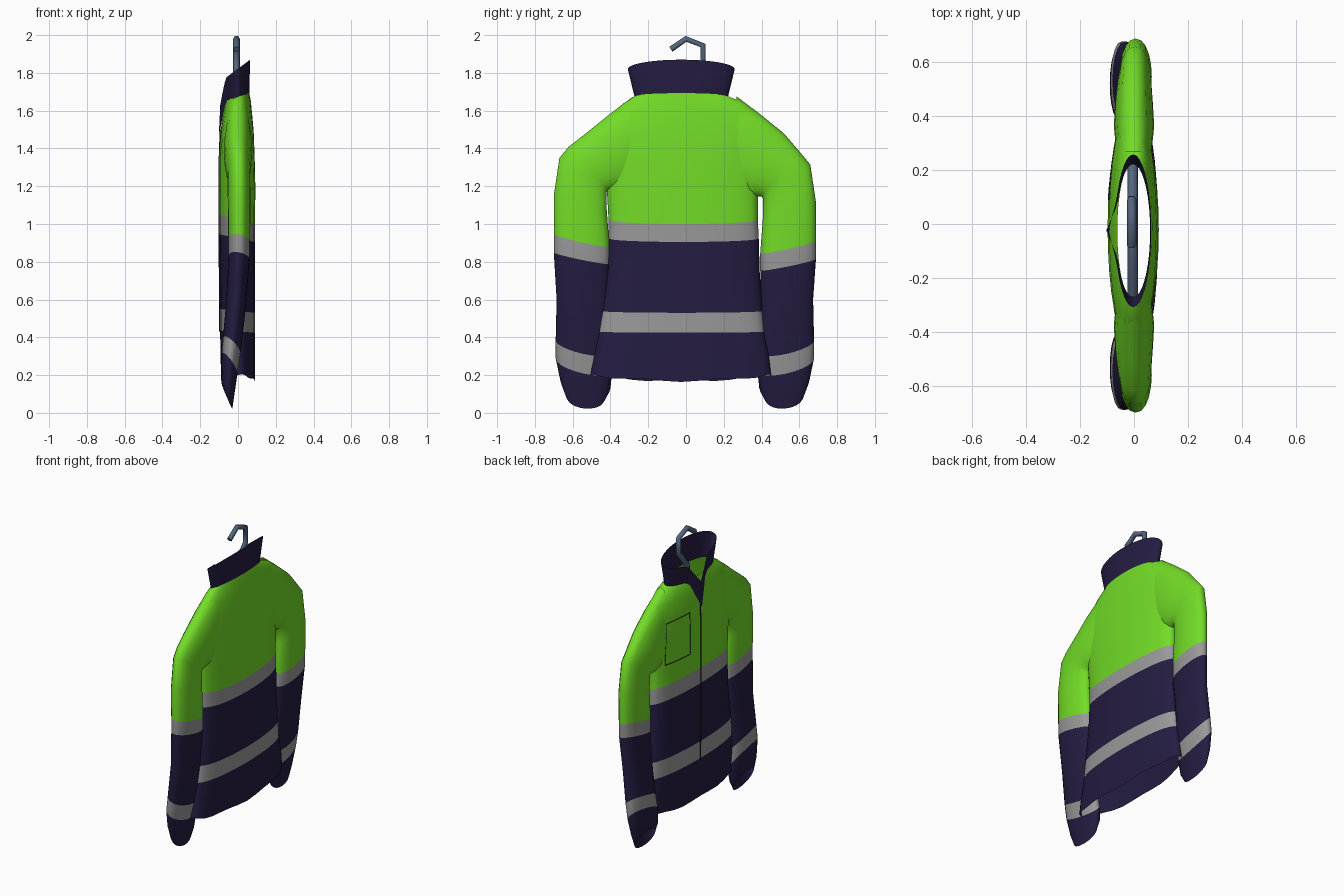
import bpy, math
from mathutils import Vector
from mathutils.bvhtree import BVHTree

if "Cube" in bpy.data.objects:
    bpy.data.objects.remove(bpy.data.objects["Cube"])


def material(name, rgb):
    m = bpy.data.materials.new(name)
    m.diffuse_color = (*rgb, 1)
    m.use_nodes = True
    m.node_tree.nodes["Principled BSDF"].inputs["Base Color"].default_value = m.diffuse_color
    return m


GREEN = material("lime", (0.17, 0.72, 0.02))
NAVY = material("navy", (0.018, 0.012, 0.055))
GREY = material("reflective", (0.32, 0.32, 0.32))
STEEL = material("steel", (0.09, 0.13, 0.21))
DARK = material("seam", (0.01, 0.01, 0.02))
FABRIC = {"g": GREEN, "n": NAVY, "r": GREY}


def loft(name, rings, colours):
    """Skin closed rings; one colour letter per strip between rings."""
    n = len(rings[0])
    verts = [p for r in rings for p in r]
    faces = []
    for i in range(len(rings) - 1):
        for j in range(n):
            k = (j + 1) % n
            faces.append((i*n + j, i*n + k, (i+1)*n + k, (i+1)*n + j))
    me = bpy.data.meshes.new(name)
    me.from_pydata(verts, [], faces)
    keys = list(dict.fromkeys(colours))
    for c in keys:
        me.materials.append(FABRIC[c])
    for f in me.polygons:
        f.material_index = keys.index(colours[f.index // n])
        f.use_smooth = True
    ob = bpy.data.objects.new(name, me)
    bpy.context.collection.objects.link(ob)
    return ob


def wire(name, points, radius, mat, sides=0):
    cu = bpy.data.curves.new(name, "CURVE")
    cu.dimensions = "3D"
    cu.bevel_depth = radius
    cu.bevel_resolution = sides
    cu.use_fill_caps = True
    sp = cu.splines.new("POLY")
    sp.points.add(len(points) - 1)
    for p, co in zip(sp.points, points):
        p.co = (*co, 1)
    cu.materials.append(mat)
    ob = bpy.data.objects.new(name, cu)
    bpy.context.collection.objects.link(ob)
    return ob


def power(v, e):
    return math.copysign(abs(v) ** e, v)


# Torso: z, y left, y right, x front, x back, drop towards the back
TORSO = [(0.185, -0.505, 0.45, -0.09, 0.09, 0.0),
         (0.30, -0.49, 0.44, -0.092, 0.09, 0.0),
         (0.43, -0.465, 0.415, -0.095, 0.09, 0.005),
         (0.54, -0.45, 0.405, -0.095, 0.09, 0.01),
         (0.75, -0.42, 0.39, -0.097, 0.09, 0.01),
         (0.925, -0.41, 0.385, -0.098, 0.09, 0.02),
         (1.025, -0.41, 0.38, -0.098, 0.09, 0.025),
         (1.20, -0.42, 0.38, -0.098, 0.092, 0.01),
         (1.36, -0.44, 0.41, -0.098, 0.088, 0.0),
         (1.49, -0.45, 0.43, -0.092, 0.083, 0.0),
         (1.58, -0.40, 0.39, -0.08, 0.075, 0.0),
         (1.64, -0.33, 0.31, -0.07, 0.068, -0.01),
         (1.675, -0.27, 0.22, -0.062, 0.06, -0.018)]
rings = []
for i, (z, y0, y1, x0, x1, drop) in enumerate(TORSO):
    ring = []
    for j in range(32):
        t = 2 * math.pi * j / 32
        c, s = math.cos(t), power(math.sin(t), 0.85)
        wave = 0.015 * math.cos(2*t) + 0.006 * math.sin(7*t) if i == 0 else 0
        ring.append(((x0 + x1)/2 + s*(x1 - x0)/2, (y0 + y1)/2 + c*(y1 - y0)/2, z - drop*s + wave))
    rings.append(ring)
torso = loft("torso", rings, "nnrnnrgggggg")

# Sleeves: outer y z, inner y z, x centre, x half depth, drop towards the back
SLEEVE = [(-0.28, 1.675, -0.28, 1.22, 0.0, 0.065, 0),
          (-0.40, 1.585, -0.35, 1.18, 0.0, 0.075, 0),
          (-0.53, 1.48, -0.39, 1.18, 0.0, 0.07, 0),
          (-0.62, 1.41, -0.41, 1.18, 0.002, 0.064, 0),
          (-0.67, 1.35, -0.42, 1.17, 0.004, 0.06, 0),
          (-0.70, 1.15, -0.42, 1.08, 0.006, 0.06, 0),
          (-0.70, 0.945, -0.405, 0.88, 0.006, 0.058, 0.01),
          (-0.70, 0.85, -0.405, 0.79, 0.005, 0.056, 0.01),
          (-0.685, 0.60, -0.41, 0.56, -0.01, 0.052, 0.02),
          (-0.69, 0.385, -0.40, 0.32, -0.033, 0.047, 0.04),
          (-0.69, 0.29, -0.39, 0.225, -0.045, 0.042, 0.05),
          (-0.665, 0.17, -0.40, 0.13, -0.055, 0.035, 0.06),
          (-0.635, 0.095, -0.43, 0.08, -0.058, 0.028, 0.065)]
for side, name in ((-1, "left_sleeve"), (1, "right_sleeve")):
    rings = []
    for yo, zo, yi, zi, xc, hx, drop in SLEEVE:
        ring = []
        for j in range(20):
            t = 2 * math.pi * j / 20
            c, s = math.cos(t), power(math.sin(t), 0.9)
            y = (yo + yi)/2 + c*(yo - yi)/2
            z = (zo + zi)/2 + c*(zo - zi)/2 - drop*s
            if side == 1:
                y = -y - 0.012
                z -= 0.035 if 0.7 < z < 1.42 else 0
            ring.append((xc + hx*s, y, z))
        rings.append(ring)
    loft(name, rings, "ggggggrnnrnn")

# Flared stand collar, with an open V at the jacket front
rings = []
for k in range(4):
    u = k / 3
    ring = []
    for j in range(36):
        t = 2 * math.pi * j / 36
        c, s = math.cos(t), math.sin(t)
        f = max(0, 1 - abs(c) / 0.4) if s < 0 else 0
        low = 1.672 + 0.02*s - 0.19*f
        high = 1.82 + 0.05*s - 0.14*f
        ring.append(((0.063 + 0.004*u)*s - (0.036 - 0.012*u)*f - 0.003,
                     -0.025 + (0.247 + 0.036*u)*c, low + (high - low)*u))
    rings.append(ring)
loft("collar", rings, "nnn")

# Zip and chest pocket seams, projected on the jacket front
tree = BVHTree.FromPolygons([v.co for v in torso.data.vertices],
                            [p.vertices[:] for p in torso.data.polygons])


def seam(name, corners, radius):
    pts = []
    for (ya, za), (yb, zb) in zip(corners, corners[1:]):
        for i in range(13):
            u = i / 12
            hit = tree.ray_cast(Vector((-1, ya + (yb - ya)*u, za + (zb - za)*u)), Vector((1, 0, 0)))[0]
            if hit and (not pts or (hit - pts[-1]).length > 1e-4):
                pts.append(hit)
    wire(name, pts, radius, DARK)


seam("zip", [(-0.02, 1.50), (-0.02, 0.43)], 0.005)
seam("chest_pocket", [(0.31, 1.46), (0.09, 1.46), (0.09, 1.18), (0.31, 1.18), (0.31, 1.46)], 0.0025)

# Hanger: faceted hook and two arms inside the shoulders
wire("hanger_hook", [(-0.008, y, z) for y, z in
     ((-0.08, 1.925), (0.0, 1.98), (0.09, 1.945), (0.09, 1.84), (0.0, 1.73), (-0.01, 1.58))],
     0.018, STEEL, 1)
wire("hanger_arms", [(-0.005, y, z) for y, z in
     ((-0.38, 1.43), (-0.15, 1.56), (-0.01, 1.60), (0.13, 1.56), (0.36, 1.43))], 0.02, STEEL, 1)
